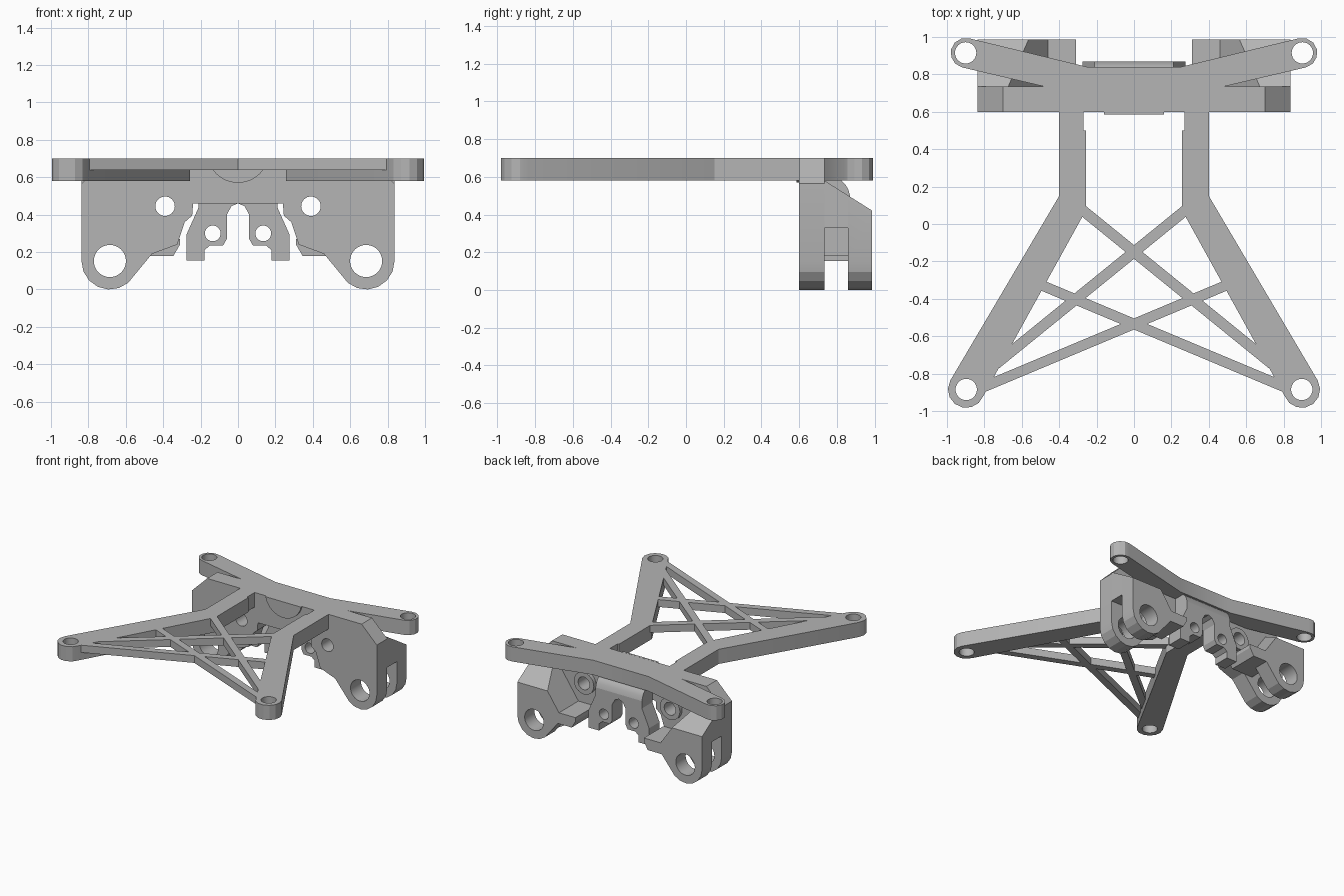
import bpy, bmesh, math
from mathutils import Vector

cube = bpy.data.objects.get("Cube")
if cube:
    bpy.data.objects.remove(cube, do_unlink=True)

GREY = (0.46, 0.46, 0.46, 1)
mat = bpy.data.materials.new("plain grey")
mat.use_nodes = True
mat.diffuse_color = GREY
mat.node_tree.nodes["Principled BSDF"].inputs["Base Color"].default_value = GREY


def arc(cx, cy, r, start, end, n):
    """Points along an arc, angles in degrees."""
    angles = [math.radians(start + (end - start) * i / n) for i in range(n + 1)]
    return [(cx + r * math.cos(a), cy + r * math.sin(a)) for a in angles]


def circle(cx, cy, r, n=32):
    return arc(cx, cy, r, 0, 360, n)[:-1]


def both(half):
    """Close a half outline that starts and ends on x = 0."""
    return half + [(-x, y) for x, y in reversed(half) if x > 1e-6]


def pair(x, y, r):
    return [circle(x, y, r), circle(-x, y, r)]


PLACE = {"x": lambda u, v, t: (t, u, v),
         "y": lambda u, v, t: (u, t, v),
         "z": lambda u, v, t: (u, v, t)}


def prism(name, loops, axis, lo, hi, mirror=False, slope=None):
    """Extrude an outline (first loop) with holes (other loops) along an axis."""
    place = PLACE[axis]
    bm = bmesh.new()
    edges = []
    for loop in loops:
        vs = [bm.verts.new(place(u, v, lo)) for u, v in loop]
        edges += [bm.edges.new((a, b)) for a, b in zip(vs, vs[1:] + vs[:1])]
    bmesh.ops.triangle_fill(bm, edges=edges, use_beauty=True)
    out = bmesh.ops.extrude_face_region(bm, geom=bm.faces[:])
    top = [g for g in out["geom"] if isinstance(g, bmesh.types.BMVert)]
    bmesh.ops.translate(bm, verts=top, vec=Vector(place(0, 0, hi - lo)))
    if slope:
        cut = bmesh.ops.bisect_plane(bm, geom=bm.verts[:] + bm.edges[:] + bm.faces[:],
                                     plane_co=slope[0], plane_no=slope[1], clear_outer=True)
        rim = [g for g in cut["geom_cut"] if isinstance(g, bmesh.types.BMEdge)]
        bmesh.ops.holes_fill(bm, edges=rim, sides=0)
    bmesh.ops.recalc_face_normals(bm, faces=bm.faces[:])
    bmesh.ops.dissolve_limit(bm, angle_limit=0.01, verts=bm.verts[:], edges=bm.edges[:])
    me = bpy.data.meshes.new(name)
    bm.to_mesh(me)
    bm.free()
    me.materials.append(mat)
    ob = bpy.data.objects.new(name, me)
    bpy.context.collection.objects.link(ob)
    if mirror:
        ob.modifiers.new("mirror", "MIRROR")
    bpy.context.view_layer.objects.active = ob
    ob.select_set(True)
    bpy.ops.object.shade_smooth_by_angle(angle=math.radians(20))
    ob.select_set(False)
    return ob


def strut(name, a, b, width):
    a, b = Vector(a), Vector(b)
    side = (b - a).orthogonal().normalized() * width / 2
    prism(name, [[tuple(p) for p in (a + side, b + side, b - side, a - side)]],
          "z", 0.64, 0.70, mirror=True)


# Top frame: legs, cross bar and rear arms with drilled ends
frame = [(0, 0.60), (0.27, 0.60), (0.27, 0.50), (0.257, 0.50), (0.257, 0.073)]
frame += arc(0.897, -0.885, 0.098, 200, 390, 7)
frame += [(0.40, 0.15), (0.40, 0.735), (0.48, 0.735)]
frame += arc(0.90, 0.915, 0.08, -76, 104, 6)
frame += [(0.27, 0.845), (0.25, 0.84), (0, 0.84)]
prism("top_frame", [both(frame)] + pair(0.897, -0.885, 0.057) + pair(0.90, 0.915, 0.057),
      "z", 0.58, 0.70)

# Thin crossing struts between the legs
strut("long_strut", (-0.30, 0.094), (0.74, -0.75), 0.057)
strut("short_strut", (-0.50, -0.325), (0.82, -0.878), 0.055)

# Front slab with the shaft holes and chamfered shoulders
PIN = (0.685, 0.152)
lobe = arc(*PIN, 0.152, 230, 360, 6)
slab = [(0, 0.46), (0.24, 0.46), (0.245, 0.395), (0.285, 0.36), (0.325, 0.24), (0.46, 0.19)]
slab += lobe + [(0.837, 0.565), (0.70, 0.70), (0, 0.70)]
prism("front_slab", [both(slab)] + pair(*PIN, 0.086) + pair(0.39, 0.445, 0.052),
      "y", 0.60, 0.735)
prism("shaft_collar", [circle(0.39, 0.445, 0.09), circle(0.39, 0.445, 0.052)],
      "y", 0.735, 0.765, mirror=True)

# Rear clevis blocks: a bridge above the slot and a drilled rear cheek
slope = ((0, 0.735, 0.58), (0, 0.63, 1))
foot = [(0.46, 0.27), (0.31, 0.27), (0.31, 0.24), (0.345, 0.18)]
head = [(0.837, 0.62), (0.70, 0.62)]
prism("clevis_bridge", [foot + [(0.54, 0.18), (0.54, 0.33), (0.837, 0.33)] + head],
      "y", 0.735, 0.86, mirror=True, slope=slope)
prism("clevis_cheek", [foot + [(0.47, 0.18)] + lobe + head, circle(*PIN, 0.086)],
      "y", 0.86, 0.987, mirror=True, slope=slope)

# Centre fork with two pin holes
fork = [(0, 0.46), (0.035, 0.445), (0.06, 0.40), (0.06, 0.27), (0.08, 0.235), (0.15, 0.235),
        (0.18, 0.21), (0.18, 0.155), (0.275, 0.155), (0.275, 0.295), (0.21, 0.44),
        (0.21, 0.50), (0, 0.50)]
prism("centre_fork", [both(fork)] + pair(0.135, 0.30, 0.042), "y", 0.735, 0.87)
prism("fork_neck", [[(0.735, 0.50), (0.87, 0.50), (0.86, 0.535), (0.845, 0.56),
                     (0.825, 0.58), (0.735, 0.58)]], "x", -0.21, 0.21)

# Half disc on the front of the cross bar
prism("half_disc", [arc(0, 0.735, 0.165, 192, 348, 20)], "y", 0.585, 0.60)
